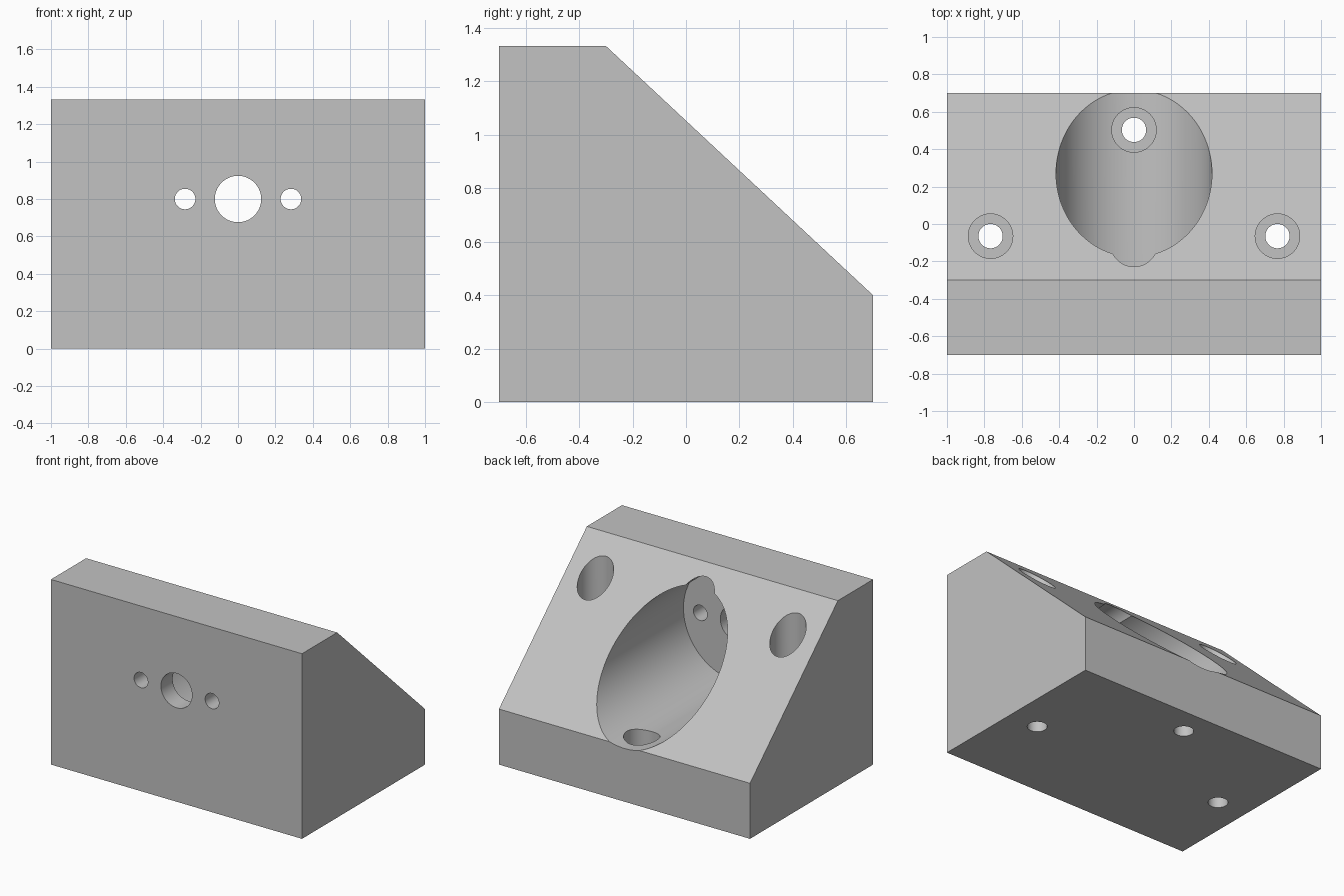
import bpy, bmesh, math
from mathutils import Matrix, Vector

if "Cube" in bpy.data.objects:
    bpy.data.objects.remove(bpy.data.objects["Cube"])

grey = bpy.data.materials.new("light grey")
grey.use_nodes = True
colour = (0.54, 0.54, 0.54, 1)
grey.diffuse_color = colour
grey.node_tree.nodes["Principled BSDF"].inputs["Base Color"].default_value = colour


def add_object(name, bm):
    bmesh.ops.recalc_face_normals(bm, faces=bm.faces)
    mesh = bpy.data.meshes.new(name)
    bm.to_mesh(mesh)
    bm.free()
    mesh.materials.append(grey)
    obj = bpy.data.objects.new(name, mesh)
    bpy.context.collection.objects.link(obj)
    return obj


# Wedge-shaped block: side profile extruded across the width
bm = bmesh.new()
profile = [(-0.7, 0), (0.7, 0), (0.7, 0.4), (-0.3, 1.333), (-0.7, 1.333)]
side = bm.faces.new([bm.verts.new((-1, y, z)) for y, z in profile])
extruded = bmesh.ops.extrude_face_region(bm, geom=[side])["geom"]
bmesh.ops.translate(bm, vec=(2, 0, 0),
                    verts=[v for v in extruded if isinstance(v, bmesh.types.BMVert)])
block = add_object("mounting_block", bm)
bpy.context.view_layer.objects.active = block
block.select_set(True)


def drill(name, start, end, radius, sides=64):
    """Cut a round hole from start to end."""
    a, b = Vector(start), Vector(end)
    turn = (b - a).to_track_quat("Z", "Y").to_matrix().to_4x4()
    bm = bmesh.new()
    bmesh.ops.create_cone(bm, cap_ends=True, segments=sides, radius1=radius,
                          radius2=radius, depth=(b - a).length,
                          matrix=Matrix.Translation((a + b) / 2) @ turn)
    cutter = add_object(name, bm)
    cutter.hide_render = True
    cut = block.modifiers.new(name, "BOOLEAN")
    cut.operation = "DIFFERENCE"
    cut.solver = "EXACT"
    cut.object = cutter
    bpy.ops.object.modifier_apply(modifier=cut.name)
    bpy.data.objects.remove(cutter)


# Large bore from the back, with its rounded relief at the top
axis_z, floor_y = 0.8, -0.567
drill("main_bore", (0, floor_y, axis_z), (0, 1, axis_z), 0.417, 128)
drill("relief_notch", (0, floor_y, 1.133), (0, 1, 1.133), 0.133)

# Openings through the front wall
for x, radius in ((0, 0.124), (-0.283, 0.055), (0.283, 0.055)):
    drill("front_hole", (x, -0.9, axis_z), (x, -0.4, axis_z), radius)

# Counterbored vertical screw holes
for x, y in ((0, 0.503), (-0.767, -0.065), (0.767, -0.065)):
    top = 0.6 if x == 0 else 1.5
    drill("screw_recess", (x, y, 0.133), (x, y, top), 0.119)
    drill("screw_hole", (x, y, -0.2), (x, y, 0.3), 0.065)

bpy.ops.object.shade_smooth_by_angle(angle=math.radians(30))
